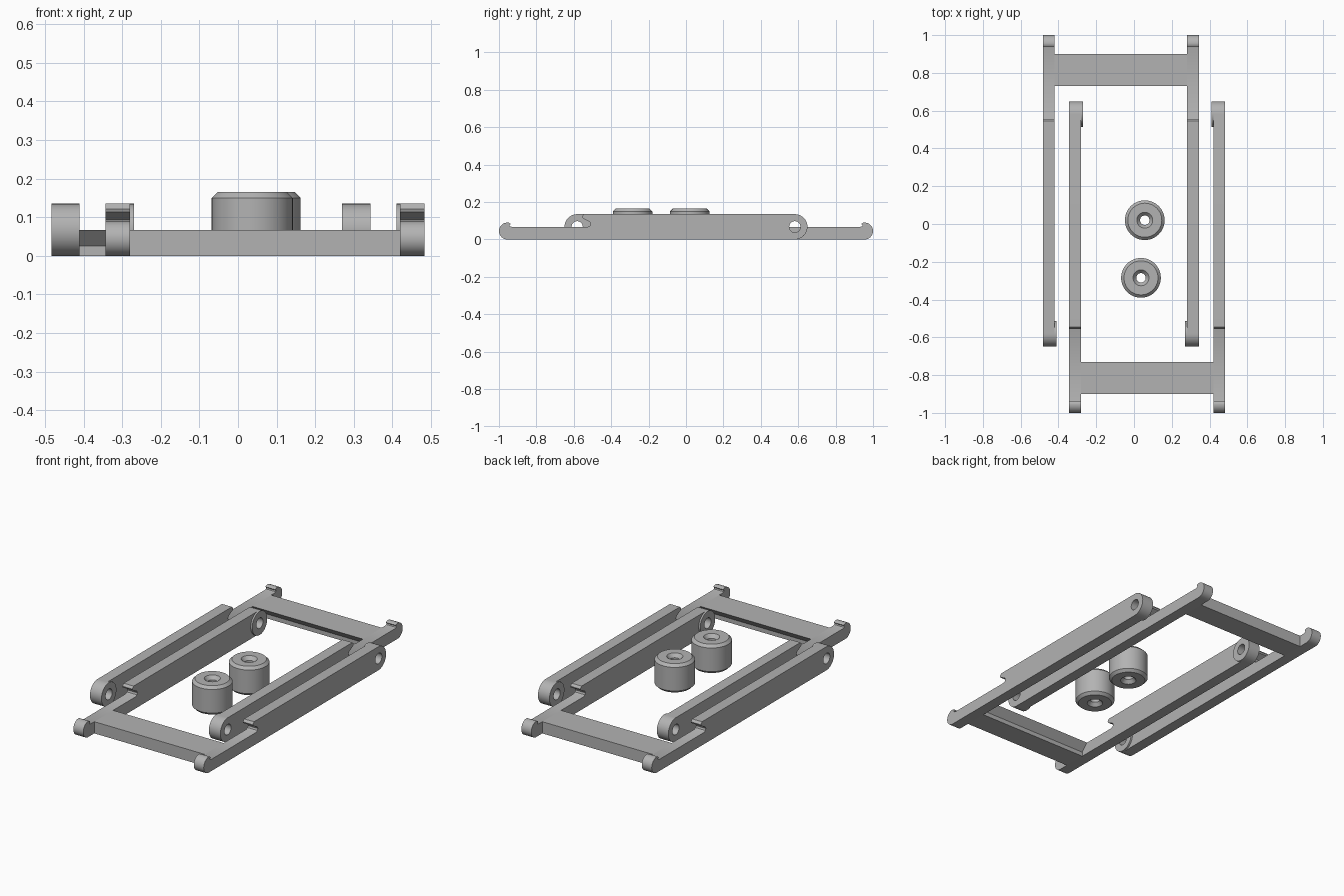
import bpy, bmesh, math
from mathutils import Matrix

if "Cube" in bpy.data.objects:
    bpy.data.objects.remove(bpy.data.objects["Cube"])

grey = bpy.data.materials.new("light grey")
grey.diffuse_color = (0.45, 0.45, 0.45, 1)
grey.use_nodes = True
grey.node_tree.nodes["Principled BSDF"].inputs["Base Color"].default_value = grey.diffuse_color
PIVOT_Y, PIVOT_Z, PIVOT_R, HOLE_R = 0.582, 0.0675, 0.0675, 0.03


def arc(cy, cz, r, a0, a1, n):
    """Points on an arc in the y-z plane, angles in degrees."""
    return [(cy + r * math.cos(math.radians(a0 + (a1 - a0) * i / n)),
             cz + r * math.sin(math.radians(a0 + (a1 - a0) * i / n)))
            for i in range(n + 1)]


def finish(name, mesh):
    ob = bpy.data.objects.new(name, mesh)
    bpy.context.scene.collection.objects.link(ob)
    mesh.materials.clear()
    mesh.materials.append(grey)
    bpy.ops.object.select_all(action='DESELECT')
    ob.select_set(True)
    bpy.context.view_layer.objects.active = ob
    bpy.ops.object.shade_smooth_by_angle(angle=math.radians(30))
    return ob


def extrude_x(name, loops, x0, x1, turn):
    """Filled y-z outline with holes, extruded from x0 to x1."""
    cu = bpy.data.curves.new(name, 'CURVE')
    cu.dimensions = '2D'
    cu.fill_mode = 'BOTH'
    cu.extrude = (x1 - x0) / 2
    for pts in loops:
        sp = cu.splines.new('POLY')
        sp.points.add(len(pts) - 1)
        for p, (y, z) in zip(sp.points, pts):
            p.co = (y, z, 0, 1)
        sp.use_cyclic_u = True
    tmp = bpy.data.objects.new(name + "_outline", cu)
    bpy.context.scene.collection.objects.link(tmp)
    bpy.context.view_layer.update()
    dg = bpy.context.evaluated_depsgraph_get()
    mesh = bpy.data.meshes.new_from_object(tmp.evaluated_get(dg))
    bpy.data.objects.remove(tmp)
    bm = bmesh.new()
    bm.from_mesh(mesh)
    bmesh.ops.remove_doubles(bm, verts=bm.verts, dist=1e-5)
    bmesh.ops.recalc_face_normals(bm, faces=bm.faces)
    axes = Matrix(((0, 0, 1, (x0 + x1) / 2), (1, 0, 0, 0), (0, 1, 0, 0), (0, 0, 0, 1)))
    bm.transform(Matrix.Rotation(turn, 4, 'Z') @ axes)
    bm.to_mesh(mesh)
    bm.free()
    return finish(name, mesh)


# Side rail outline: hooked tip, low part, undercut notch, tall part, round pivot end
rail = (arc(-0.955, 0.045, 0.045, 270, 80, 18)
        + [(-0.938, 0.083), (-0.944, 0.076), (-0.941, 0.07), (-0.93, 0.067)]
        + [(-0.525, 0.067), (-0.514, 0.073), (-0.51, 0.083), (-0.515, 0.094)]
        + [(-0.553, 0.114), (-0.556, 0.122), (-0.545, 0.135)]
        + arc(PIVOT_Y, PIVOT_Z, PIVOT_R, 90, -90, 24))
hole = arc(PIVOT_Y, PIVOT_Z, HOLE_R, 0, 352.5, 47)
disc = arc(PIVOT_Y, PIVOT_Z, PIVOT_R, 0, 352.5, 47)
# Cross bar outline with undercut inner side
bar = [(-0.9, 0), (-0.77, 0), (-0.77, 0.025), (-0.73, 0.067), (-0.9, 0.067)]

# Two equal frames, the second turned half round
for label, turn in (("front", 0), ("back", math.pi)):
    extrude_x(label + "_frame_left_rail", [rail, hole], -0.343, -0.28, turn)
    extrude_x(label + "_frame_right_rail", [rail, hole], 0.42, 0.483, turn)
    extrude_x(label + "_frame_left_boss", [disc, hole], -0.28, -0.27, turn)
    extrude_x(label + "_frame_right_boss", [disc, hole], 0.41, 0.42, turn)
    extrude_x(label + "_frame_cross_bar", [bar], -0.28, 0.42, turn)


def roller(name, x, y, n=64):
    """Chamfered cylinder with a countersunk through hole."""
    prof = [(0.025, 0.02), (0.042, 0), (0.09, 0), (0.105, 0.015),
            (0.105, 0.15), (0.09, 0.165), (0.042, 0.165), (0.025, 0.145)]
    bm = bmesh.new()
    rings = [[bm.verts.new((x + r * math.cos(2 * math.pi * i / n),
                            y + r * math.sin(2 * math.pi * i / n), z))
              for i in range(n)] for r, z in prof]
    for a, b in zip(rings, rings[1:] + rings[:1]):
        for i in range(n):
            j = (i + 1) % n
            bm.faces.new((a[i], a[j], b[j], b[i]))
    bmesh.ops.recalc_face_normals(bm, faces=bm.faces)
    mesh = bpy.data.meshes.new(name)
    bm.to_mesh(mesh)
    bm.free()
    return finish(name, mesh)


# Loose rollers between the rails
roller("front_roller", 0.037, -0.285)
roller("back_roller", 0.057, 0.02)
